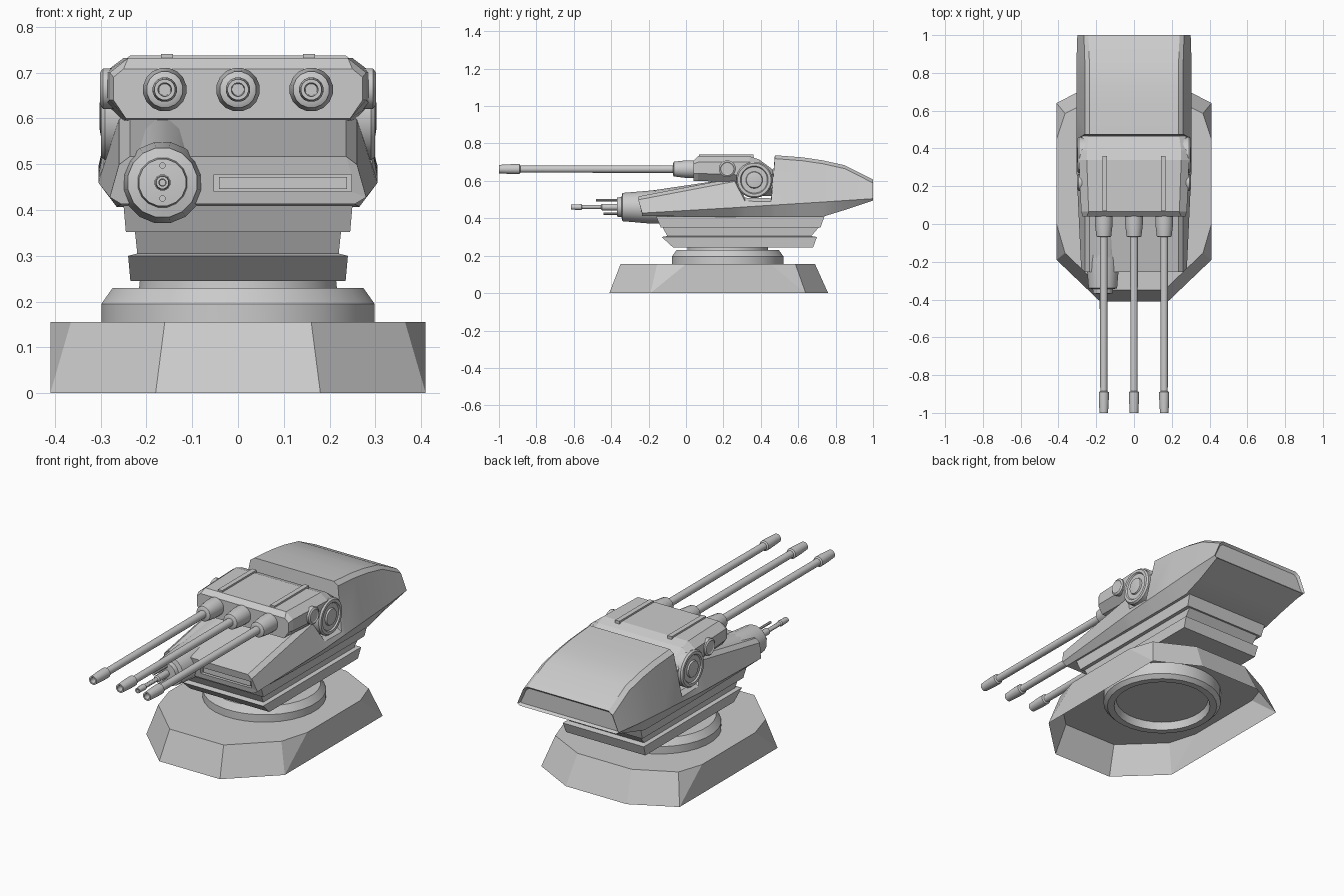
import bpy, bmesh, math
from mathutils import Vector

if "Cube" in bpy.data.objects:
    bpy.data.objects.remove(bpy.data.objects["Cube"])


def finish(name, bm, smooth=False):
    bmesh.ops.recalc_face_normals(bm, faces=bm.faces)
    me = bpy.data.meshes.new(name)
    bm.to_mesh(me)
    bm.free()
    ob = bpy.data.objects.new(name, me)
    bpy.context.collection.objects.link(ob)
    if smooth:
        bpy.ops.object.select_all(action='DESELECT')
        ob.select_set(True)
        bpy.context.view_layer.objects.active = ob
        bpy.ops.object.shade_smooth_by_angle(angle=math.radians(30))
    return ob


def loft_bm(rings):
    bm = bmesh.new()
    vr = [[bm.verts.new(p) for p in r] for r in rings]
    n = len(rings[0])
    for a, b in zip(vr, vr[1:]):
        for i in range(n):
            j = (i + 1) % n
            bm.faces.new((a[i], a[j], b[j], b[i]))
    bm.faces.new(vr[0])
    bm.faces.new(vr[-1])
    return bm


def lathe(name, profile, axis, loc, n=24):
    """Revolve (radius, distance) pairs around an axis through loc."""
    rings = []
    for r, t in profile:
        ring = []
        for i in range(n):
            a = 2 * math.pi * (i + .5) / n
            c, s = r * math.cos(a), r * math.sin(a)
            p = {'x': (t, c, s), 'y': (c, t, s), 'z': (c, s, t)}[axis]
            ring.append(Vector(p) + Vector(loc))
        rings.append(ring)
    return finish(name, loft_bm(rings), True)


def box(name, x0, x1, y0, y1, z0, z1):
    rect = lambda z: [(x0, y0, z), (x1, y0, z), (x1, y1, z), (x0, y1, z)]
    return finish(name, loft_bm([rect(z0), rect(z1)]))


def mirror_ring(y, half):
    """Symmetric section at y from right-hand (x, z) points."""
    return [(x, y, z) for x, z in half] + [(-x, y, z) for x, z in reversed(half)]


# Base: open-bottomed faceted plinth
low = [(.18, -.41), (.41, -.19), (.41, .64), (.18, .76)]
top = [(.16, -.35), (.365, -.154), (.41, 0), (.41, .45), (.365, .585), (.16, .69)]
bm = bmesh.new()
both = lambda pts, z: [bm.verts.new((x, y, z)) for x, y in pts] + \
    [bm.verts.new((-x, y, z)) for x, y in reversed(pts)]
L, T = both(low, 0), both(top, .155)
bm.faces.new(T)
for o, p in ((0, 0), (4, 6)):
    l, t = L[o:o + 4], T[p:p + 6]
    bm.faces.new((l[0], l[1], t[1], t[0]))
    bm.faces.new((l[1], t[2], t[1]))
    bm.faces.new((l[1], l[2], t[3], t[2]))
    bm.faces.new((l[2], t[4], t[3]))
    bm.faces.new((l[2], l[3], t[5], t[4]))
bm.faces.new((L[3], L[4], T[6], T[5]))
bm.faces.new((L[7], L[0], T[0], T[11]))
finish("base_plinth", bm)

# Turning ring, hanging below the plinth top, and neck
lathe("turning_ring", [(.235, .11), (.245, .07), (.28, .07), (.30, .09), (.30, .195),
                       (.275, .23), (.217, .23), (.215, .25)], 'z', (0, .223, 0), 32)

# Stepped carriage under the hull
steps = [(.245, .235, -.07, .68), (.30, .24, -.13, .70), (.305, .22, -.10, .67),
         (.352, .225, -.125, .71), (.352, .245, -.135, .72), (.41, .25, -.16, .74)]
finish("carriage", loft_bm([[(-w, a, z), (w, a, z), (w, b, z), (-w, b, z)]
                            for z, w, a, b in steps]))

# Hull: y, bottom z/width, crease z/width, top z/width
sections = [(-.255, .413, .255, .428, .28, .517, .25),
            (.26, .407, .265, .457, .303, .615, .25),
            (.315, .407, .265, .461, .305, .51, .285),
            (.455, .407, .265, .47, .305, .507, .285),
            (.475, .407, .265, .471, .305, .737, .25),
            (.62, .407, .265, .48, .305, .726, .25),
            (.73, .408, .265, .487, .305, .71, .25),
            (.85, .445, .27, .495, .305, .683, .25),
            (1.0, .495, .285, .505, .30, .607, .255)]
bm = loft_bm([mirror_ring(y, [(wb, zb), (wc, zc), (wt + .01, zt - .018), (wt - .014, zt)])
              for y, zb, wb, zc, wc, zt, wt in sections])
for v in bm.verts:                       # undercut nose
    if v.co.y < -.2 and v.co.z < .45:
        v.co.y += .02
bmesh.ops.recalc_face_normals(bm, faces=bm.faces)
bm.normal_update()
bm.faces.ensure_lookup_table()
rear = bm.faces[-1]                      # framed rear plate
bmesh.ops.inset_region(bm, faces=[rear], thickness=.012, use_boundary=True)
bmesh.ops.translate(bm, verts=rear.verts, vec=(0, -.012, 0))
hull = finish("hull", bm, True)

# Slot in the nose
cutter = box("slot_cutter", -.052, .248, -.4, -.22, .44, .478)
cutter.hide_render = True
cutter.hide_viewport = True
m = hull.modifiers.new("slot", 'BOOLEAN')
m.object, m.operation, m.solver = cutter, 'DIFFERENCE', 'EXACT'
box("slot_insert", -.042, .238, -.234, -.21, .446, .472)

# Main gun housing
housing = [(.04, [(.245, .60), (.272, .64), (.272, .69), (.25, .708)]),
           (.065, [(.245, .60), (.28, .64), (.28, .70), (.24, .732)]),
           (.34, [(.25, .59), (.292, .63), (.292, .70), (.25, .732)]),
           (.39, [(.25, .52), (.292, .56), (.292, .69), (.25, .715)]),
           (.465, [(.23, .52), (.275, .56), (.275, .63), (.24, .66)])]
finish("gun_housing", loft_bm([mirror_ring(y, h) for y, h in housing]))

for s in (-1, 1):
    # Roof rails and side pivots
    box("roof_rail", s * .155 - .013, s * .155 + .013, .07, .36, .715, .741)
    lathe("large_pivot", [(.097, s * .2), (.097, s * .29), (.09, s * .299), (.075, s * .299),
                          (.07, s * .292), (.045, s * .292), (.042, s * .30), (.03, s * .302)],
          'x', (0, .365, .605))
    lathe("small_pivot", [(.045, s * .2), (.045, s * .295), (.036, s * .301), (.03, s * .297)],
          'x', (0, .22, .665), 16)

# Three long barrels with sleeves and hollow muzzles
for x in (-.16, 0, .16):
    lathe("barrel_sleeve", [(.048, .08), (.048, .0), (.04, -.065), (.03, -.07)],
          'y', (x, 0, .663), 16)
    lathe("main_barrel", [(.021, 0), (.019, -.885), (.027, -.89), (.027, -.93), (.023, -1),
                          (.015, -1), (.013, -.95)], 'y', (x, 0, .663), 16)

# Secondary gun pod, its tail fairing blended into the sloping deck
gx, gz = -.165, .46
lathe("gun_pod", [(.09, -.10), (.09, -.19), (.077, -.34), (.055, -.345), (.052, -.368),
                  (.03, -.37)], 'y', (gx, 0, gz), 16)
fair = []
for y, z, r in ((-.20, .46, .086), (.20, .505, .10)):
    fair.append([(gx + r * math.cos(i * math.pi / 8), y, z + r * math.sin(i * math.pi / 8))
                 for i in range(16)])
finish("pod_fairing", loft_bm(fair), True)
lathe("pod_barrel", [(.018, -.36), (.018, -.45), (.011, -.455), (.011, -.555), (.016, -.56),
                     (.014, -.615), (.008, -.615), (.007, -.59)], 'y', (gx, 0, gz), 12)
for dz, y in ((.037, -.48), (-.035, -.44)):
    lathe("pod_small_barrel", [(.007, -.36), (.007, y)], 'y', (gx, 0, gz + dz), 8)
